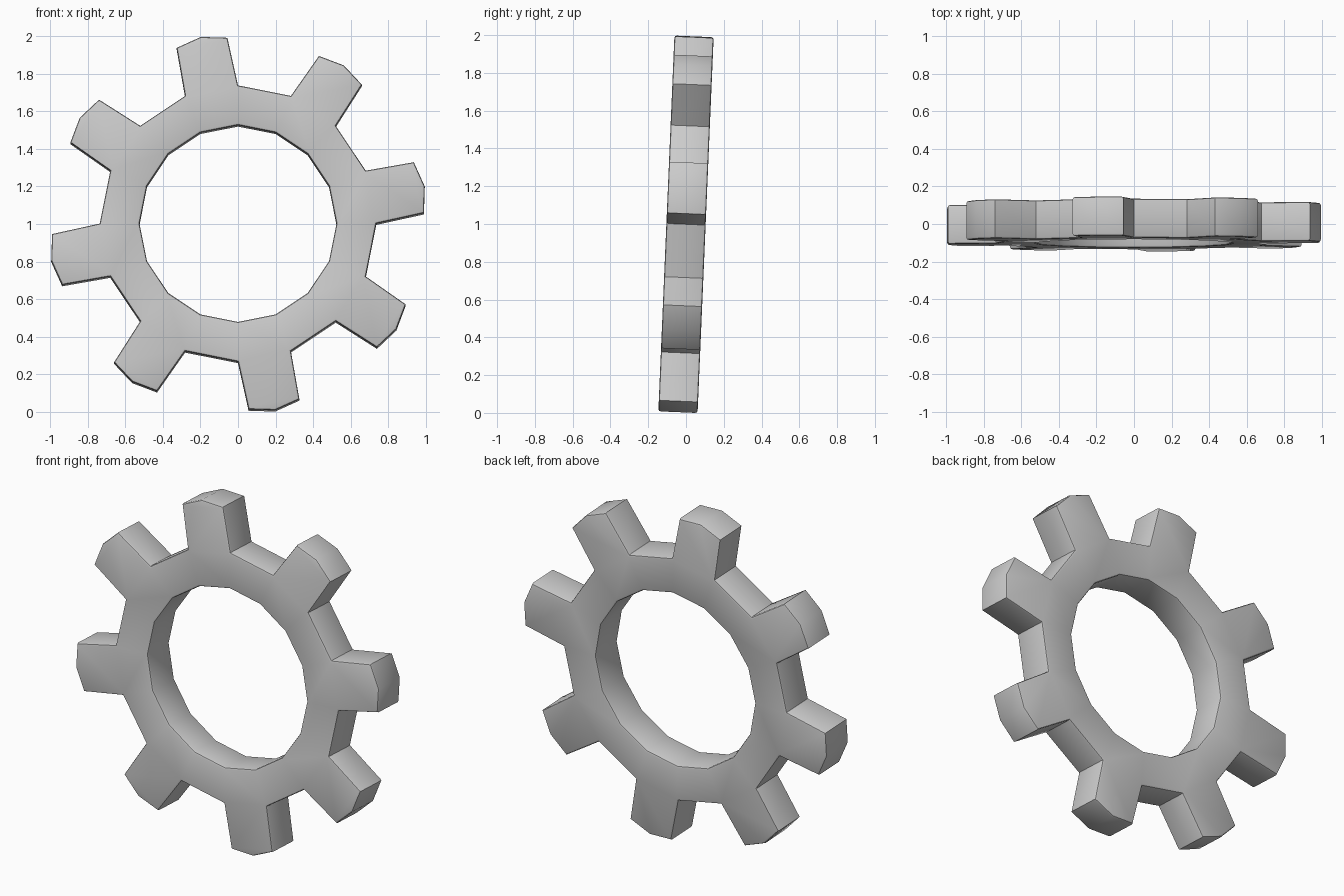
import bpy, bmesh, math
from mathutils import Matrix

if "Cube" in bpy.data.objects:
    bpy.data.objects.remove(bpy.data.objects["Cube"])

SIDES = 16                      # ring segments; every second one carries a tooth
R_IN, R_OUT = 0.525, 0.737      # hole and rim radii
TIP_R, PEAK_R, TIP_W = 0.983, 1.015, 0.138
THICK, EDGE = 0.208, 0.012
STEP = math.tau / SIDES

bm = bmesh.new()


def vert(radius, angle, side=0.0):
    """Vertex at a radius along an angle, shifted sideways, on the front plane."""
    c, s = math.cos(angle), math.sin(angle)
    return bm.verts.new((radius * c - side * s, -THICK / 2, radius * s + side * c))


# Flat ring
inner = [vert(R_IN, i * STEP) for i in range(SIDES)]
outer = [vert(R_OUT, i * STEP) for i in range(SIDES)]
for i in range(SIDES):
    j = (i + 1) % SIDES
    bm.faces.new((inner[i], outer[i], outer[j], inner[j]))

# Teeth with a shallow pointed tip
for i in range(0, SIDES, 2):
    a = (i + 0.5) * STEP
    bm.faces.new((outer[i], vert(TIP_R, a, -TIP_W), vert(PEAK_R, a),
                  vert(TIP_R, a, TIP_W), outer[i + 1]))

# Thickness
ext = bmesh.ops.extrude_face_region(bm, geom=bm.faces[:], use_keep_orig=True)
moved = [g for g in ext["geom"] if isinstance(g, bmesh.types.BMVert)]
bmesh.ops.translate(bm, verts=moved, vec=(0, THICK, 0))
bmesh.ops.recalc_face_normals(bm, faces=bm.faces[:])

# Slightly softened front and back rims
rims = [e for e in bm.edges if len(e.link_faces) == 2
        and sum(abs(f.normal.y) > 0.9 for f in e.link_faces) == 1]
bmesh.ops.bevel(bm, geom=rims, offset=EDGE, segments=2, profile=0.5,
                affect='EDGES', clamp_overlap=True)

# Lean the gear back a little and stand it on the ground
bm.transform(Matrix.Rotation(-math.radians(2.45), 4, 'X'))
low = min(v.co.z for v in bm.verts)
bmesh.ops.translate(bm, verts=bm.verts[:], vec=(0, 0, -low))

mesh = bpy.data.meshes.new("gear")
bm.to_mesh(mesh)
bm.free()
gear = bpy.data.objects.new("gear", mesh)
bpy.context.collection.objects.link(gear)
bpy.context.view_layer.objects.active = gear
gear.select_set(True)
bpy.ops.object.shade_smooth_by_angle(angle=math.radians(40))
